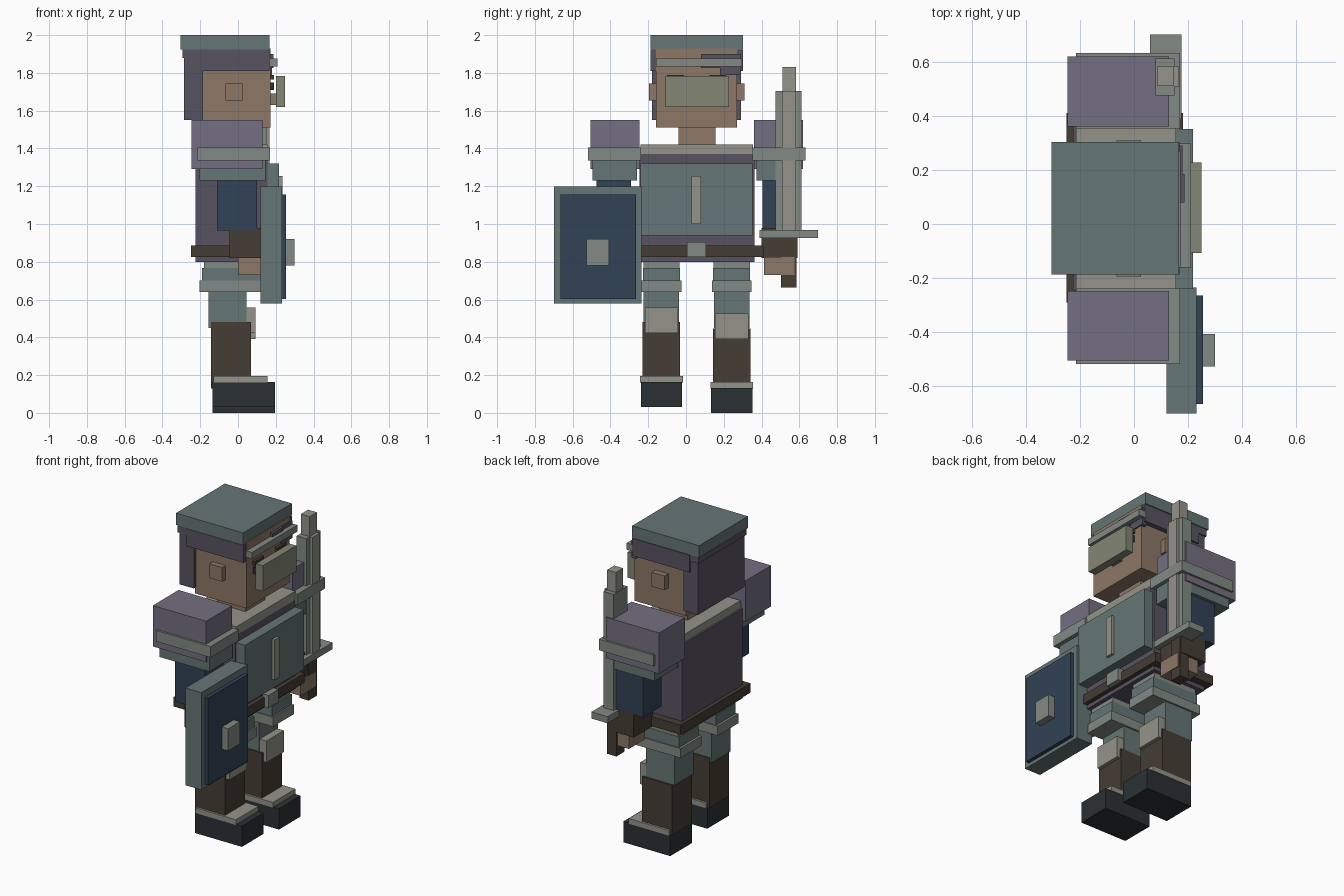
import bpy
import bmesh

C = 0.057  # y of the body's mirror plane


def lin(v):
    v /= 255
    return v / 12.92 if v <= 0.04045 else ((v + 0.055) / 1.055) ** 2.4


def material(name, r, g, b):
    m = bpy.data.materials.new(name)
    m.diffuse_color = (lin(r), lin(g), lin(b), 1)
    return m


steel = material("steel", 101, 118, 117)
trim = material("trim", 130, 138, 131)
silver = material("silver", 148, 148, 138)
purple = material("purple", 116, 111, 129)
cloth = material("dark_cloth", 88, 84, 97)
skin = material("skin", 141, 120, 103)
leather = material("leather", 70, 61, 53)
navy = material("navy", 50, 66, 86)
sole = material("sole", 42, 49, 52)
lens = material("lens", 131, 134, 116)


def box(name, x, y, z, mat):
    """Box from (min, max) ranges on each axis."""
    bm = bmesh.new()
    bmesh.ops.create_cube(bm, size=1)
    for v in bm.verts:
        v.co = [r[0] if c < 0 else r[1] for c, r in zip(v.co, (x, y, z))]
    me = bpy.data.meshes.new(name)
    bm.to_mesh(me)
    bm.free()
    me.materials.append(mat)
    ob = bpy.data.objects.new(name, me)
    bpy.context.collection.objects.link(ob)
    return ob


def pair(name, x, y, z, mat):
    """Box on the left (-y) side and its mirror across the body plane."""
    box("left_" + name, x, y, z, mat)
    box("right_" + name, x, (2 * C - y[1], 2 * C - y[0]), z, mat)


# Head, ears and neck
box("head", (-0.19, 0.172), (-0.16, 0.27), (1.51, 1.93), skin)
pair("ear", (-0.065, 0.025), (-0.195, -0.15), (1.655, 1.745), skin)
box("neck", (-0.12, 0.08), (-0.04, 0.155), (1.40, 1.53), skin)
box("nose", (0.16, 0.203), (0.02, 0.10), (1.63, 1.69), skin)
pair("eye", (0.16, 0.19), (-0.095, -0.02), (1.71, 1.75), sole)
pair("eyebrow", (0.16, 0.19), (-0.10, -0.01), (1.765, 1.79), leather)

# Hair, helmet and visor
box("helmet_cap", (-0.305, 0.167), (-0.187, 0.303), (1.925, 2.0), steel)
box("hair_top", (-0.295, 0.165), (-0.185, 0.297), (1.88, 1.925), cloth)
box("hair_back", (-0.287, -0.185), (-0.18, 0.29), (1.55, 1.90), cloth)
pair("hair_side", (-0.235, 0.168), (-0.187, -0.15), (1.81, 1.92), cloth)
box("fringe", (0.16, 0.187), (0.08, 0.185), (1.825, 1.90), cloth)
box("fringe_side", (0.15, 0.18), (0.18, 0.29), (1.79, 1.90), cloth)
box("brow_band", (0.155, 0.21), (-0.16, 0.297), (1.835, 1.877), trim)
box("visor", (0.2, 0.25), (-0.108, 0.228), (1.62, 1.783), lens)

# Torso
box("torso", (-0.226, 0.155), (-0.245, 0.362), (0.80, 1.37), cloth)
box("collar", (-0.215, 0.155), (-0.24, 0.355), (1.365, 1.42), silver)
box("chest_plate", (0.13, 0.218), (-0.24, 0.352), (0.94, 1.32), steel)
box("chest_stripe", (0.2, 0.235), (0.03, 0.08), (1.0, 1.255), silver)
box("belt", (-0.25, 0.182), (-0.29, 0.41), (0.825, 0.885), leather)
box("buckle", (0.17, 0.21), (0.005, 0.107), (0.825, 0.905), trim)

# Arms, mirrored
pair("shoulder", (-0.245, 0.13), (-0.505, -0.247), (1.29, 1.55), purple)
pair("shoulder_trim", (-0.215, 0.17), (-0.518, -0.238), (1.335, 1.405), trim)
pair("shoulder_guard", (-0.205, 0.145), (-0.495, -0.26), (1.23, 1.34), steel)
pair("upper_arm", (-0.11, 0.10), (-0.475, -0.29), (0.965, 1.24), navy)
pair("forearm", (-0.045, 0.14), (-0.475, -0.285), (0.82, 0.98), leather)
pair("hand", (0.0, 0.15), (-0.46, -0.30), (0.73, 0.825), skin)

# Legs; the left lower leg is lifted slightly
for side, y, up in (("left", -0.13, 0.032), ("right", 0.242, 0.0)):
    def leg(name, x, half, z, mat, lift=0.0):
        box(side + "_" + name, x, (y - half, y + half),
            (z[0] + lift, z[1] + lift), mat)
    leg("hip_plate", (-0.18, 0.13), 0.096, (0.765, 0.825), trim)
    leg("thigh_plate", (-0.19, 0.14), 0.098, (0.70, 0.767), steel)
    leg("thigh_trim", (-0.205, 0.15), 0.105, (0.64, 0.70), trim)
    leg("thigh", (-0.155, 0.045), 0.094, (0.45, 0.80), steel)
    leg("boot", (-0.142, 0.07), 0.099, (0.13, 0.448), leather, up)
    leg("knee_pad", (0.04, 0.092), 0.088, (0.39, 0.527), silver, up)
    leg("boot_trim", (-0.13, 0.155), 0.113, (0.13, 0.163), silver, up)
    leg("foot", (-0.135, 0.195), 0.109, (0.0, 0.132), sole, up)

# Shield
box("shield", (0.12, 0.232), (-0.7, -0.235), (0.58, 1.198), steel)
box("shield_panel", (0.22, 0.255), (-0.665, -0.265), (0.602, 1.155), navy)
box("shield_boss", (0.25, 0.30), (-0.527, -0.407), (0.78, 0.92), trim)

# Sword
box("sword_blade", (0.08, 0.15), (0.475, 0.612), (0.95, 1.705), trim)
box("sword_ridge", (0.14, 0.167), (0.508, 0.582), (0.95, 1.705), silver)
box("sword_tip", (0.085, 0.147), (0.51, 0.582), (1.70, 1.832), silver)
box("sword_guard", (0.06, 0.175), (0.388, 0.7), (0.925, 0.967), trim)
box("sword_handle", (0.08, 0.145), (0.503, 0.585), (0.665, 0.93), leather)
